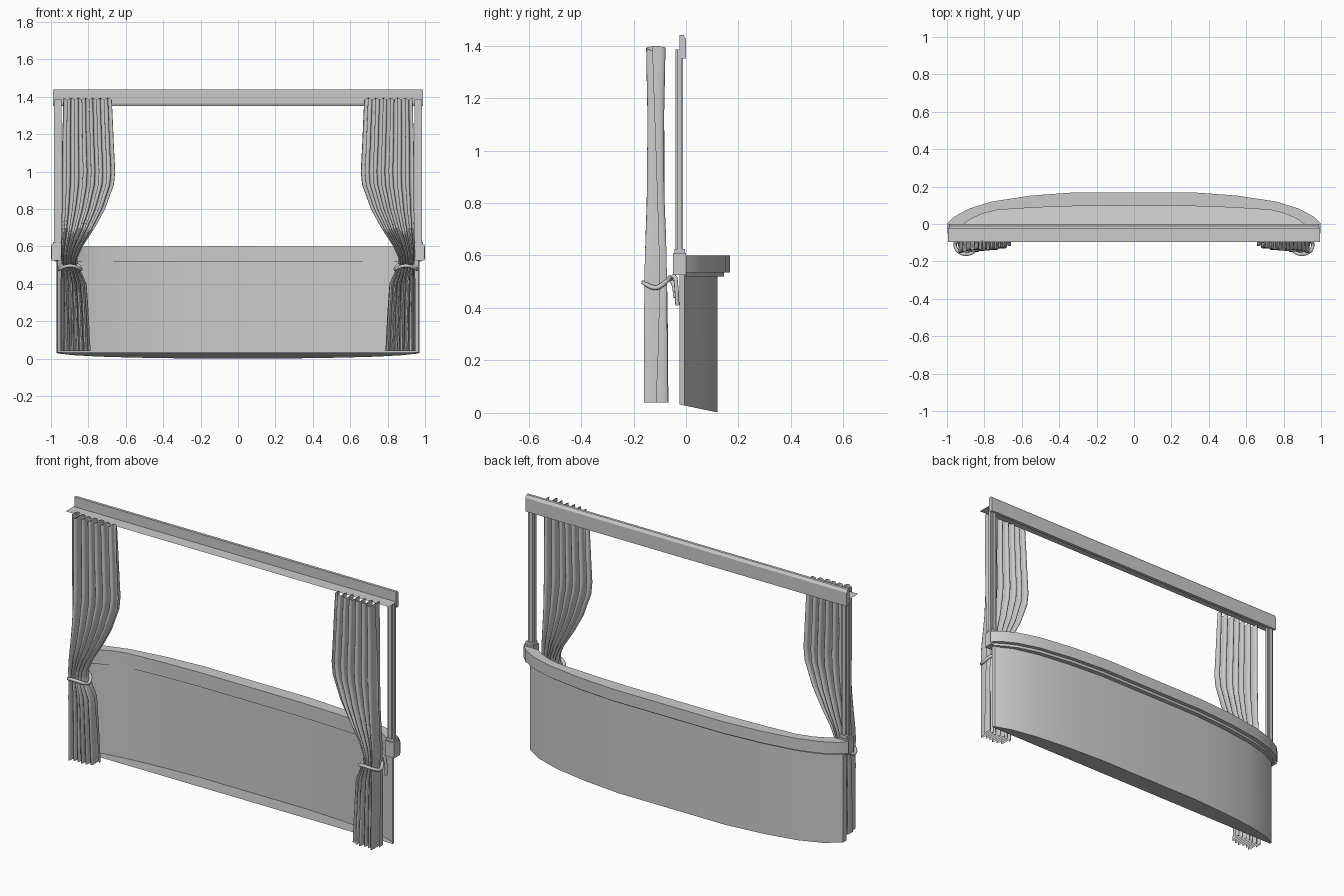
import bpy, math

if "Cube" in bpy.data.objects:
    bpy.data.objects.remove(bpy.data.objects["Cube"])

def make(name, verts, faces, smooth=True, angle=35):
    me = bpy.data.meshes.new(name)
    me.from_pydata(verts, [], faces)
    me.update()
    ob = bpy.data.objects.new(name, me)
    bpy.context.collection.objects.link(ob)
    if smooth:
        bpy.ops.object.select_all(action='DESELECT')
        ob.select_set(True)
        bpy.context.view_layer.objects.active = ob
        bpy.ops.object.shade_smooth_by_angle(angle=math.radians(angle))
    return ob

def box(name, x0, x1, y0, y1, z0, z1):
    v = [(x, y, z) for z in (z0, z1) for x, y in ((x0, y0), (x1, y0), (x1, y1), (x0, y1))]
    f = [(3, 2, 1, 0), (4, 5, 6, 7)] + [(i, (i + 1) % 4, (i + 1) % 4 + 4, i + 4) for i in range(4)]
    return make(name, v, f, False)

def full(half):
    """Mirror a half plan curve (listed from the +x end) to a whole one."""
    return half + [(-x, y) for x, y in reversed(half)]

def band(name, outer, inner, z0, z1):
    """Solid strip between two plan curves."""
    v, f, n = [], [], len(outer)
    for (a, b), (c, d) in zip(outer, inner):
        v += [(a, b, z0), (a, b, z1), (c, d, z1), (c, d, z0)]
    for i in range(n - 1):
        for k in range(4):
            j = (k + 1) % 4
            f.append((4 * i + k, 4 * i + 4 + k, 4 * i + 4 + j, 4 * i + j))
    f += [(0, 1, 2, 3), (4 * n - 1, 4 * n - 2, 4 * n - 3, 4 * n - 4)]
    return make(name, v, f)

# Curved balcony wall, open at the front, with a sloping floor
plan = full([(.97, -.025), (.965, -.005), (.88, .04), (.74, .077), (.55, .103), (.33, .12)])
n = len(plan)
bottom = [(x, y, .002 + .03 * (.12 - y) / .145) for x, y in plan]
top = [(x, y, .53) for x, y in plan]
make("balcony_wall", bottom + top, [(i + 1, i, i + n, i + n + 1) for i in range(n - 1)])
make("balcony_floor", bottom, [tuple(range(n))], False)

# Handrail and the moulding below it
outer = full([(1, 0), (.96, .04), (.88, .083), (.76, .12), (.55, .152), (.33, .168)])
inner = full([(.91, .0), (.87, .028), (.81, .055), (.73, .075), (.53, .088), (.30, .096)])
band("handrail", outer, inner, .535, .60)
mould = full([(.98, 0), (.94, .028), (.865, .066), (.75, .1), (.545, .13), (.33, .145)])
band("handrail_moulding", mould, inner, .52, .535)

# Top beam with a thin pelmet shelf
prof = [(-.025, 1.44), (-.01, 1.44), (0, 1.425), (0, 1.35), (-.018, 1.35), (-.025, 1.365)]
m = len(prof)
make("top_beam", [(x, y, z) for x in (-.99, .99) for y, z in prof],
     [tuple(range(m)), tuple(reversed(range(m, 2 * m)))] +
     [(i, i + m, (i + 1) % m + m, (i + 1) % m) for i in range(m)], False)
make("pelmet_shelf", [(-.995, -.095, 1.385), (.995, -.095, 1.385), (.995, -.02, 1.385), (-.995, -.02, 1.385)],
     [(0, 1, 2, 3)], False)

# Curtain rows: height, outer x, inner x, fold depth outer, fold depth inner
ROWS = [(1.39, .935, .675, .040, .020), (1.30, .937, .670, .038, .022), (1.15, .94, .663, .034, .026),
        (1.0, .94, .655, .034, .028), (.93, .94, .662, .034, .028), (.80, .94, .71, .036, .028),
        (.70, .942, .765, .040, .030), (.60, .945, .83, .043, .034), (.54, .945, .857, .044, .038),
        (.50, .942, .86, .044, .04), (.47, .944, .842, .044, .04), (.40, .948, .81, .045, .042),
        (.25, .948, .80, .046, .043), (.04, .948, .79, .047, .044)]
COLS, FOLDS = 96, 6.5

def curtain(name, s):
    v, f = [], []
    for r, (z, xo, xi, ao, ai) in enumerate(ROWS):
        for c in range(COLS + 1):
            u = c / COLS
            p = 2 * math.pi * FOLDS * u + .35 * math.sin(5 * u + 3 * z)
            amp = (ao + (ai - ao) * u) * (.85 + .15 * math.sin(11 * u + 1))
            x = xo + (xi - xo) * u + .12 * (xo - xi) / FOLDS * math.sin(2 * p)
            y = -.117 + .008 * u + amp * math.sin(p)
            dz = .008 * math.cos(p) if r == 0 else 0
            v.append((s * x, y, z + dz))
    w = COLS + 1
    for r in range(len(ROWS) - 1):
        for c in range(COLS):
            a = r * w + c
            q = (a, a + 1, a + w + 1, a + w)
            f.append(q if s > 0 else q[::-1])
    return make(name, v, f, True, 70)

def rope(name, pts, radius, closed=False):
    cu = bpy.data.curves.new(name, 'CURVE')
    cu.dimensions = '3D'
    cu.bevel_depth, cu.bevel_resolution, cu.resolution_u = radius, 2, 4
    cu.use_fill_caps = True
    sp = cu.splines.new('BEZIER')
    sp.bezier_points.add(len(pts) - 1)
    for b, p in zip(sp.bezier_points, pts):
        b.co = p
        b.handle_left_type = b.handle_right_type = 'AUTO'
    sp.use_cyclic_u = closed
    ob = bpy.data.objects.new(name, cu)
    bpy.context.collection.objects.link(ob)

for s, side in ((1, "right"), (-1, "left")):
    # Post with a raised centre strip, standing on a stepped block
    def sbox(part, x0, x1, *yz):
        box(f"{side}_{part}", min(s * x0, s * x1), max(s * x0, s * x1), *yz)
    sbox("post", .945, .985, -.034, -.018, .61, 1.385)
    sbox("post_strip", .955, .975, -.040, -.012, .61, 1.385)
    sbox("post_block", .94, .997, -.05, 0, .525, .61)
    sbox("post_block_cap", .945, .99, -.043, -.003, .61, .625)

    # Curtain, gathered by a tie rope with hanging tails
    curtain(f"{side}_curtain", s)
    loop = []
    for i in range(16):
        a = 2 * math.pi * i / 16
        z = .497 - .02 * math.cos(a) ** 2 + .018 * max(0, math.sin(a))
        loop.append((s * (.898 + .058 * math.cos(a)), -.112 + .05 * math.sin(a), z))
    rope(f"{side}_tie_rope", loop, .009, True)
    rope(f"{side}_tie_tail_a", [(s * .90, -.06, .51), (s * .92, -.045, .52), (s * .935, -.037, .48), (s * .935, -.033, .41)], .008)
    rope(f"{side}_tie_tail_b", [(s * .89, -.06, .51), (s * .90, -.048, .49), (s * .91, -.04, .44)], .008)
